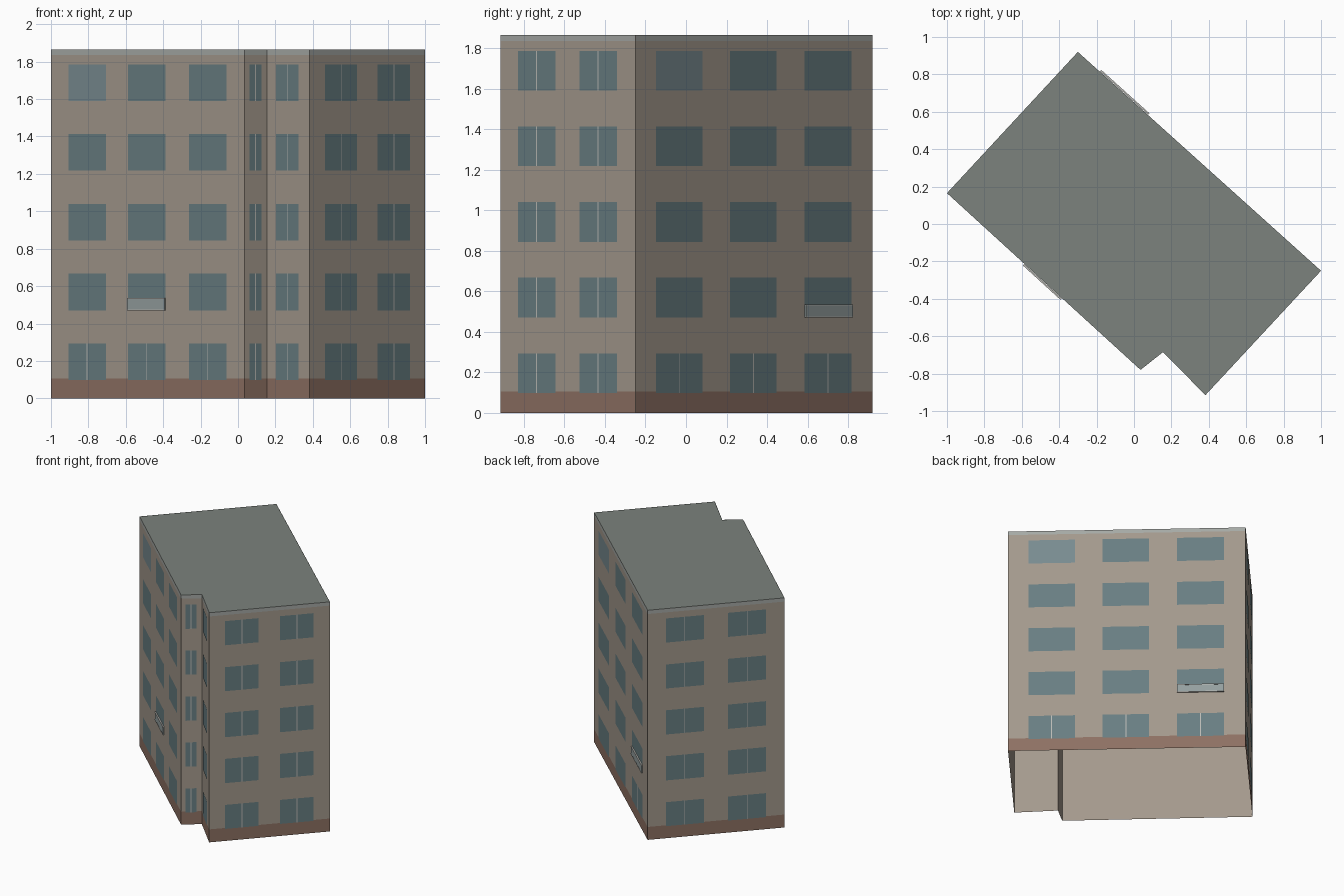
import bpy, bmesh
from mathutils import Vector

if "Cube" in bpy.data.objects:
    bpy.data.objects.remove(bpy.data.objects["Cube"])

# Footprint, counter-clockwise from the left corner
FOOT = [Vector(p).to_3d() for p in
        [(-1, .165), (.035, -.78), (.155, -.685), (.382, -.915), (1, -.25), (-.3, .92)]]
TOP = 1.865
# Window spans per wall as fractions of its length
LONG = [(.092, .285), (.40, .594), (.715, .909)]
BACK = [(.085, .281), (.398, .594), (.712, .910)]
SHORT = [(.132, .41), (.588, .866)]
SPANS = [LONG, [(.21, .75)], [(.22, .75)], SHORT, BACK, SHORT]
ROWS = [(.098, .293), (.47, .667), (.843, 1.04), (1.217, 1.412), (1.59, 1.786)]


def material(name, rgb):
    m = bpy.data.materials.new(name)
    m.diffuse_color = (*rgb, 1)
    m.use_nodes = True
    m.node_tree.nodes["Principled BSDF"].inputs["Base Color"].default_value = m.diffuse_color
    return m


def make(name, bm, mat):
    me = bpy.data.meshes.new(name)
    bm.to_mesh(me)
    bm.free()
    me.materials.append(mat)
    ob = bpy.data.objects.new(name, me)
    bpy.context.collection.objects.link(ob)
    return ob


def point(wall, f, z, out):
    a, b = FOOT[wall], FOOT[(wall + 1) % 6]
    d = (b - a).normalized()
    return a.lerp(b, f) + Vector((d.y, -d.x, 0)) * out + Vector((0, 0, z))


def panel(bm, wall, f0, f1, z0, z1, out):
    bm.faces.new([bm.verts.new(point(wall, f, z, out))
                  for f, z in ((f0, z0), (f1, z0), (f1, z1), (f0, z1))])


def box(bm, wall, f0, f1, z0, z1, o0, o1):
    rings = [[bm.verts.new(point(wall, f, z, o))
              for f, z in ((f0, z0), (f1, z0), (f1, z1), (f0, z1))] for o in (o0, o1)]
    back, front = rings
    bm.faces.new(front)
    bm.faces.new(back[::-1])
    for i in range(4):
        j = (i + 1) % 4
        bm.faces.new((back[i], back[j], front[j], front[i]))


def band(name, z0, z1, out, mat):
    bm = bmesh.new()
    for w in range(6):
        panel(bm, w, 0, 1, z0, z1, out)
    return make(name, bm, mat)


tan = material("wall_tan", (.37, .32, .265))
brown = material("plinth_brown", (.27, .165, .125))
grey = material("roof_grey", (.20, .225, .205))
light = material("trim_grey", (.38, .40, .38))
glass = material("window_glass", (.14, .21, .225))
pale = material("pale_glass", (.19, .26, .28))
rail = material("rail_grey", (.30, .35, .35))
frame = material("frame_light", (.5, .5, .47))

# Shell, open underneath, with plinth and top band
walls = band("walls", 0, TOP, 0, tan)
band("plinth", 0, .105, .001, brown)
band("roof_edge_band", TOP - .03, TOP, .001, light)
bm = bmesh.new()
bm.faces.new([bm.verts.new(p + Vector((0, 0, TOP))) for p in FOOT])
make("roof", bm, grey)

# Windows and central mullions
panes, pale_panes, bars = bmesh.new(), bmesh.new(), bmesh.new()
for w, spans in enumerate(SPANS):
    length = (FOOT[(w + 1) % 6] - FOOT[w]).length
    for r, (z0, z1) in enumerate(ROWS):
        for i, (f0, f1) in enumerate(spans):
            first = r == 4 and i == 0 and w in (0, 4)
            panel(pale_panes if first else panes, w, f0, f1, z0, z1, .002)
            if w not in (0, 4) or r == 0:
                m, h = (f0 + f1) / 2, .003 / length
                panel(bars, w, m - h, m + h, z0, z1, .003)
make("windows", panes, glass)
make("top_corner_windows", pale_panes, pale)
make("window_mullions", bars, frame)

# Shallow balcony guards with rails on the two long walls
guards, rails = bmesh.new(), bmesh.new()
for w, (f0, f1) in ((0, LONG[1]), (4, BACK[2])):
    box(guards, w, f0, f1, .475, .53, .002, .011)
    for z in (.47, .53):
        box(rails, w, f0, f1, z, z + .006, .002, .012)
make("balcony_guards", guards, rail)
make("balcony_rails", rails, frame)
